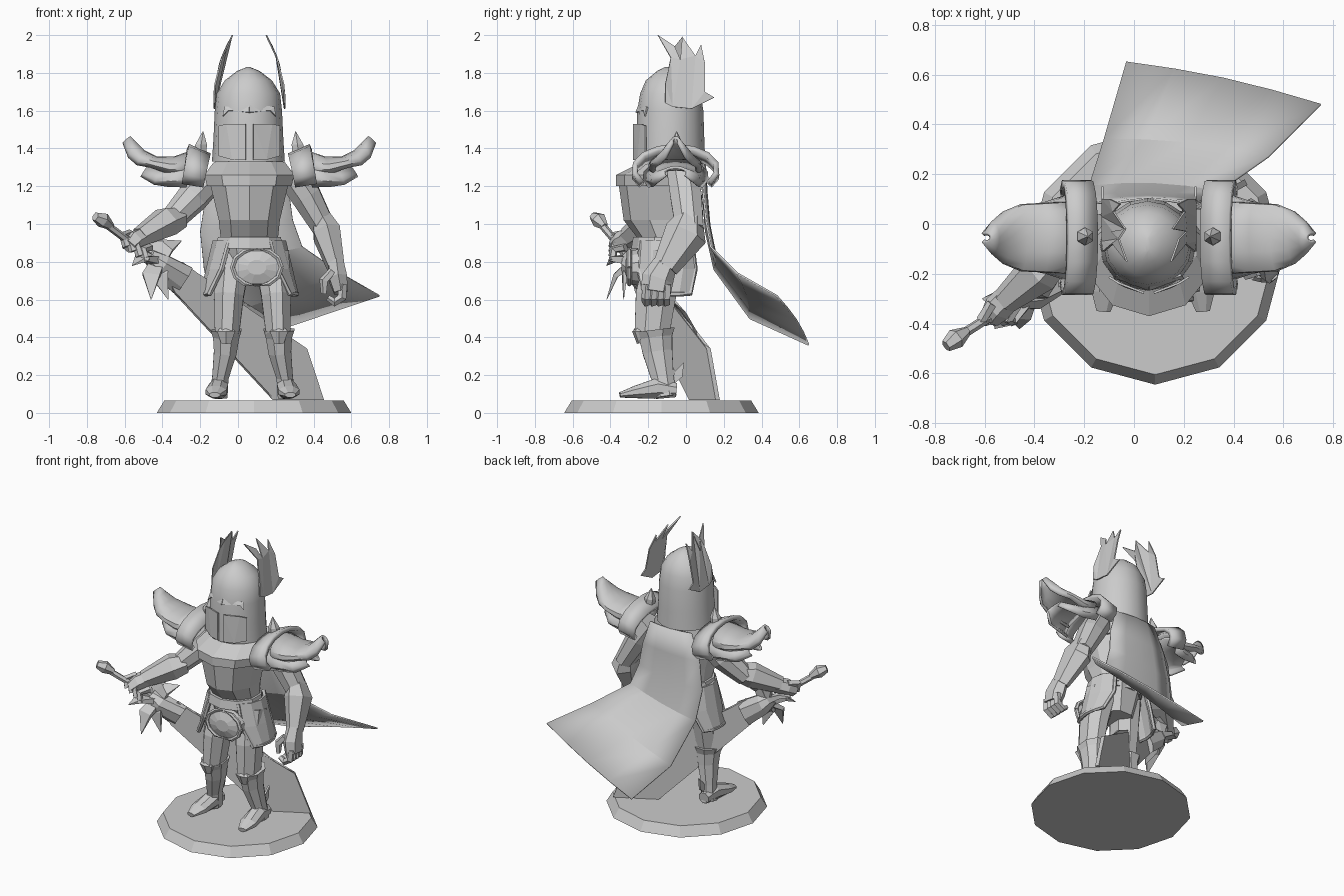
import bpy
import bmesh
from math import sin, cos, pi, radians
from mathutils import Vector

default_cube = bpy.data.objects.get("Cube")
if default_cube:
    bpy.data.objects.remove(default_cube, do_unlink=True)

# One stone-like colour for everything
grey = bpy.data.materials.new("plain_grey")
grey.use_nodes = True
grey.diffuse_color = (.6, .6, .6, 1)
grey.node_tree.nodes["Principled BSDF"].inputs["Base Color"].default_value = grey.diffuse_color

MIDDLE = .06   # the figure's own centre line
SIDES = (("left", 1), ("right", -1))


def finish(name, mesh_data, thickness=0, smooth_angle=0):
    """Turn a bmesh into a finished object."""
    bmesh.ops.recalc_face_normals(mesh_data, faces=mesh_data.faces)
    mesh = bpy.data.meshes.new(name)
    mesh_data.to_mesh(mesh)
    mesh_data.free()
    mesh.materials.append(grey)
    part = bpy.data.objects.new(name, mesh)
    bpy.context.collection.objects.link(part)
    if thickness:
        solid = part.modifiers.new("thickness", "SOLIDIFY")
        solid.thickness = thickness
        solid.offset = 0
    if smooth_angle:
        bpy.ops.object.select_all(action="DESELECT")
        part.select_set(True)
        bpy.context.view_layer.objects.active = part
        bpy.ops.object.shade_smooth_by_angle(angle=radians(smooth_angle))
    return part


def limb(name, rings, sides=8, level=False, smooth_angle=0, turn=0.5):
    """Loft through rings of (x, y, z, width, depth) along their path."""
    bm = bmesh.new()
    centres = [Vector(ring[:3]) for ring in rings]
    overall = (centres[-1] - centres[0]).normalized()
    reference = Vector((0, 1, 0)) if abs(overall.x) > .75 else Vector((1, 0, 0))
    loops = []
    for i, ring in enumerate(rings):
        along = centres[min(i + 1, len(rings) - 1)] - centres[max(i - 1, 0)]
        if level:
            along = Vector((0, 0, 1))
        along.normalize()
        across = (reference - along * reference.dot(along)).normalized()
        other = along.cross(across)
        width, depth = ring[3], ring[-1]
        angles = [2 * pi * (k + turn) / sides for k in range(sides)]
        loops.append([bm.verts.new(centres[i] + across * width * cos(a) + other * depth * sin(a))
                      for a in angles])
    for low, high in zip(loops, loops[1:]):
        for k in range(sides):
            n = (k + 1) % sides
            bm.faces.new((low[k], low[n], high[n], high[k]))
    bm.faces.new(loops[0])
    bm.faces.new(loops[-1])
    return finish(name, bm, smooth_angle=smooth_angle)


def sheet(name, rows, thickness, smooth_angle=0):
    """Skin a grid of points and give it thickness."""
    bm = bmesh.new()
    grid = [[bm.verts.new(point) for point in row] for row in rows]
    for upper, lower in zip(grid, grid[1:]):
        for k in range(len(upper) - 1):
            bm.faces.new((upper[k], upper[k + 1], lower[k + 1], lower[k]))
    return finish(name, bm, thickness, smooth_angle)


def plate(name, outline, place, thickness):
    """Cut a flat outline and place its points in space."""
    bm = bmesh.new()
    face = bm.faces.new([bm.verts.new(place(u, v)) for u, v in outline])
    bmesh.ops.triangulate(bm, faces=[face])
    return finish(name, bm, thickness)


def tube(name, points, radius, sides=6):
    return limb(name, [(*point, radius, radius) for point in points], sides)


# Display base
limb("base", [(.085, -.13, 0, .515), (.085, -.13, .065, .475)], 12, level=True, turn=0)

# Helmet
helmet_profile = [(1.33, .193, .185), (1.45, .185, .18), (1.6, .178, .175), (1.69, .168, .16),
                  (1.76, .125, .13), (1.81, .06, .07), (1.83, .01, .03)]
limb("helmet", [(MIDDLE - .005, -.083, z, w, d) for z, w, d in helmet_profile], 16, True, 35, turn=0)


def on_face(u, v):
    return (MIDDLE + u, -.28 + 1.7 * u * u + abs(u) * .15 + max(0, v - 1.55) * .4, v)


for side, s in SIDES:
    # Face guard halves leave a narrow T-shaped opening
    cheek = [(.02, 1.34), (.09, 1.34), (.16, 1.36), (.16, 1.52), (.12, 1.53), (.02, 1.53)]
    plate(f"cheek_guard_{side}", [(s * u, v) for u, v in cheek], on_face, .009)
    brow = [(0, 1.59), (.11, 1.6), (.14, 1.57), (.13, 1.62), (0, 1.63)]
    plate(f"brow_{side}", [(s * u, v) for u, v in brow], on_face, .009)

    # Ragged helmet wings leaning inwards at the top
    feather = [(-.11, 1.64), (-.11, 1.74), (-.08, 1.88), (-.15, 2), (-.06, 1.94), (-.03, 1.87),
               (-.02, 1.99), (.05, 1.89), (.08, 1.95), (.1, 1.85), (.1, 1.7), (.15, 1.67),
               (.03, 1.61), (-.07, 1.62)]
    plate(f"helmet_wing_{side}", feather,
          lambda u, v: (MIDDLE + s * (.187 - .85 * max(0, v - 1.66) ** 2), u, v), .008)

# Body armour
limb("torso", [(MIDDLE, -.1, .84, .17, .14), (MIDDLE, -.11, .93, .16, .15),
               (MIDDLE, -.13, 1.02, .17, .2), (MIDDLE, -.14, 1.2, .215, .215),
               (MIDDLE, -.11, 1.29, .2, .18)], 10, True)
limb("breastplate_yoke", [(MIDDLE, -.14, 1.2, .235, .23), (MIDDLE, -.14, 1.26, .25, .23),
                          (MIDDLE, -.08, 1.325, .2, .16), (MIDDLE, -.08, 1.35, .13, .12)], 10, True)
limb("belt", [(MIDDLE, -.12, .87, .19, .17), (MIDDLE, -.115, .93, .175, .165)], 10, True)
limb("hips", [(MIDDLE, -.11, .68, .12, .11), (MIDDLE, -.11, .88, .18, .16)], 8, True)

# Oval belt shield with raised rim
limb("belt_shield", [(.1, -.25, .77, .13, .1), (.1, -.3, .77, .12, .09),
                     (.1, -.32, .77, .05, .04)], 12)
rim = [(.1 + .13 * cos(a), -.3, .77 + .1 * sin(a)) for a in [k * pi / 6 for k in range(13)]]
tube("belt_shield_rim", rim, .014)


def arch(s, d, half_width, middle, top):
    """Hoop over the shoulder that curls under at both ends and leans outwards lower down."""
    angles = [radians(-35 + 25 * k) for k in range(11)]
    return [(MIDDLE + s * (d + .02 * (1 - sin(a))), -.055 + half_width * cos(a),
             middle + (top - middle) * sin(a)) for a in angles]


for side, s in SIDES:
    # Shoulder guards
    sheet(f"shoulder_band_{side}", [arch(s, .21, .22, 1.26, 1.36),
                                    arch(s, .325, .22, 1.29, 1.41)], .03, 30)
    upper = [(.31, .14, 1.3, 1.38), (.4, .135, 1.3, 1.35), (.49, .13, 1.32, 1.35),
             (.56, .1, 1.34, 1.385), (.605, .06, 1.38, 1.43), (.635, .015, 1.44, 1.46)]
    sheet(f"shoulder_wing_{side}", [arch(s, *row) for row in upper], .015, 40)
    lower = [(.3, .17, 1.25, 1.34), (.39, .14, 1.24, 1.31), (.47, .125, 1.24, 1.29), (.54, .06, 1.27, 1.3)]
    sheet(f"shoulder_underwing_{side}", [arch(s, *row) for row in lower], .015, 40)
    limb(f"shoulder_spike_{side}", [(MIDDLE + s * .26, -.05, 1.37, .036),
                                    (MIDDLE + s * .255, -.05, 1.42, .036),
                                    (MIDDLE + s * .245, -.05, 1.49, .002)], 6, True)

    # Hip plates wrapping around the thigh, edged with a thick rim
    rows = []
    for z, spread, start, end in [(.91, .185, 35, 140), (.76, .22, 42, 138), (.63, .25, 58, 122)]:
        turns = [radians(start + (end - start) * k / 4) for k in range(5)]
        rows.append([(MIDDLE + s * spread * sin(a), -.1 - spread * .9 * cos(a), z) for a in turns])
    sheet(f"hip_plate_{side}", rows, .02)
    edge = [row[0] for row in rows] + rows[-1][1:] + [row[-1] for row in rows[-2::-1]]
    tube(f"hip_plate_rim_{side}", edge, .015)

    # Legs
    def leg(name, rings, sides=8):
        return limb(f"{name}_{side}", [(.077 + s * x, *rest) for x, *rest in rings], sides)

    leg("thigh", [(.1, -.11, .84, .1, .11), (.125, -.16, .62, .085, .115), (.135, -.18, .42, .07, .1)])
    leg("boot", [(.14, -.165, .44, .088, .115), (.14, -.16, .4, .075, .095),
                 (.145, -.15, .32, .065, .085), (.17, -.125, .19, .047, .065),
                 (.18, -.11, .085, .05, .065)])
    leg("foot", [(.18, -.05, .12, .04, .04), (.18, -.15, .13, .055, .06),
                 (.193, -.27, .11, .06, .035), (.2, -.35, .095, .03, .015)])
    leg("knee_guard", [(.14, -.24, .37, .03, .02), (.14, -.255, .43, .055, .03),
                       (.14, -.24, .47, .015, .01)], 6)
    plate(f"heel_spur_{side}", [(-.08, .14), (-.02, .19), (-.01, .27), (-.06, .22)],
          lambda u, v: (.077 + s * .17, u, v), .012)

# Left arm hanging at the side
limb("left_upper_arm", [(.28, -.02, 1.27, .085), (.36, 0, 1.15, .085, .09), (.46, .02, .97, .065, .08)])
limb("left_gauntlet", [(.44, .02, 1.04, .055, .07), (.47, 0, .95, .082, .115),
                       (.52, -.11, .77, .05, .07)], 6)
limb("left_hand", [(.52, -.11, .79, .045, .065), (.53, -.15, .71, .055, .085),
                   (.545, -.16, .64, .042, .08)], 6)
for k in range(4):
    y = -.1 - .035 * k
    limb(f"left_finger_{k}", [(.555, y, .68, .024), (.55, y - .005, .61, .026),
                              (.51, y - .005, .585, .024), (.475, y - .005, .61, .016)], 5)
limb("left_thumb", [(.5, -.19, .75, .022), (.455, -.2, .7, .026), (.455, -.2, .63, .016)], 5)

# Right arm reaching forward to the sword
limb("right_upper_arm", [(-.15, -.04, 1.25, .09), (-.24, -.07, 1.14, .085), (-.36, -.15, 1.01, .065)])
limb("right_gauntlet", [(-.31, -.13, 1.03, .07, .06), (-.38, -.19, 1.01, .09, .085),
                        (-.52, -.31, .93, .055, .055)], 6)
limb("right_hand", [(-.49, -.28, .94, .055, .05), (-.55, -.34, .91, .06, .055),
                    (-.58, -.38, .88, .045, .04)], 6)
for k in range(4):
    x, z = -.6 + .035 * k, .93 - .025 * k
    tube(f"right_finger_{k}", [(x + .03, -.32, z + .02), (x - .01, -.38, z + .01),
                               (x + .01, -.39, z - .05)], .022, 5)

# Sword: grip, pommel, thorny guard and broad blade
tube("sword_grip", [(-.7, -.45, 1), (-.42, -.27, .79)], .02)
limb("sword_pommel", [(-.67, -.43, .985, .02), (-.715, -.46, 1.02, .042), (-.755, -.49, 1.04, .025)], 6)
limb("sword_collar", [(-.47, -.3, .83, .04), (-.41, -.28, .78, .07), (-.29, -.23, .7, .04, .09)])
thorns = [(-.61, -.3, .87), (-.46, -.42, .6), (-.37, -.33, .6), (-.3, -.22, .91),
          (-.56, -.42, .78), (-.42, -.2, .95)]
for number, tip in enumerate(thorns):
    root = Vector((-.42, -.28, .8))
    bend = root.lerp(Vector(tip), .5) + Vector((-.02, -.02, .03))
    limb(f"guard_thorn_{number}", [(*root, .05, .03), (*bend, .065, .018), (*tip, .002)], 4)
blade = [(-.41, .78), (-.3, .8), (-.22, .74), (-.1, .65), (.12, .53), (.27, .39), (.36, .34),
         (.4, .22), (.45, .068), (.19, .068), (.11, .17), (.02, .3), (-.15, .46), (-.34, .64)]
plate("sword_blade", blade, lambda u, v: (u, -.075 + .54 * u, v), .025)

# Wind-blown cape, given by its two long edges and a slight billow between them
cape_edges = [((-.1, .08, 1.33), (.22, .08, 1.33)), ((-.17, .09, 1.15), (.27, .09, 1.17)),
              ((-.2, .105, .96), (.29, .105, 1.02)), ((-.18, .15, .76), (.34, .13, .88)),
              ((-.12, .34, .5), (.54, .27, .74)), ((-.03, .65, .36), (.75, .48, .62))]
cape_rows = []
for left, right in cape_edges:
    steps = [k / 4 for k in range(5)]
    cape_rows.append([Vector(left).lerp(Vector(right), t) + Vector((0, .02 * sin(pi * t), 0))
                      for t in steps])
sheet("cape", cape_rows, .01, 20)
